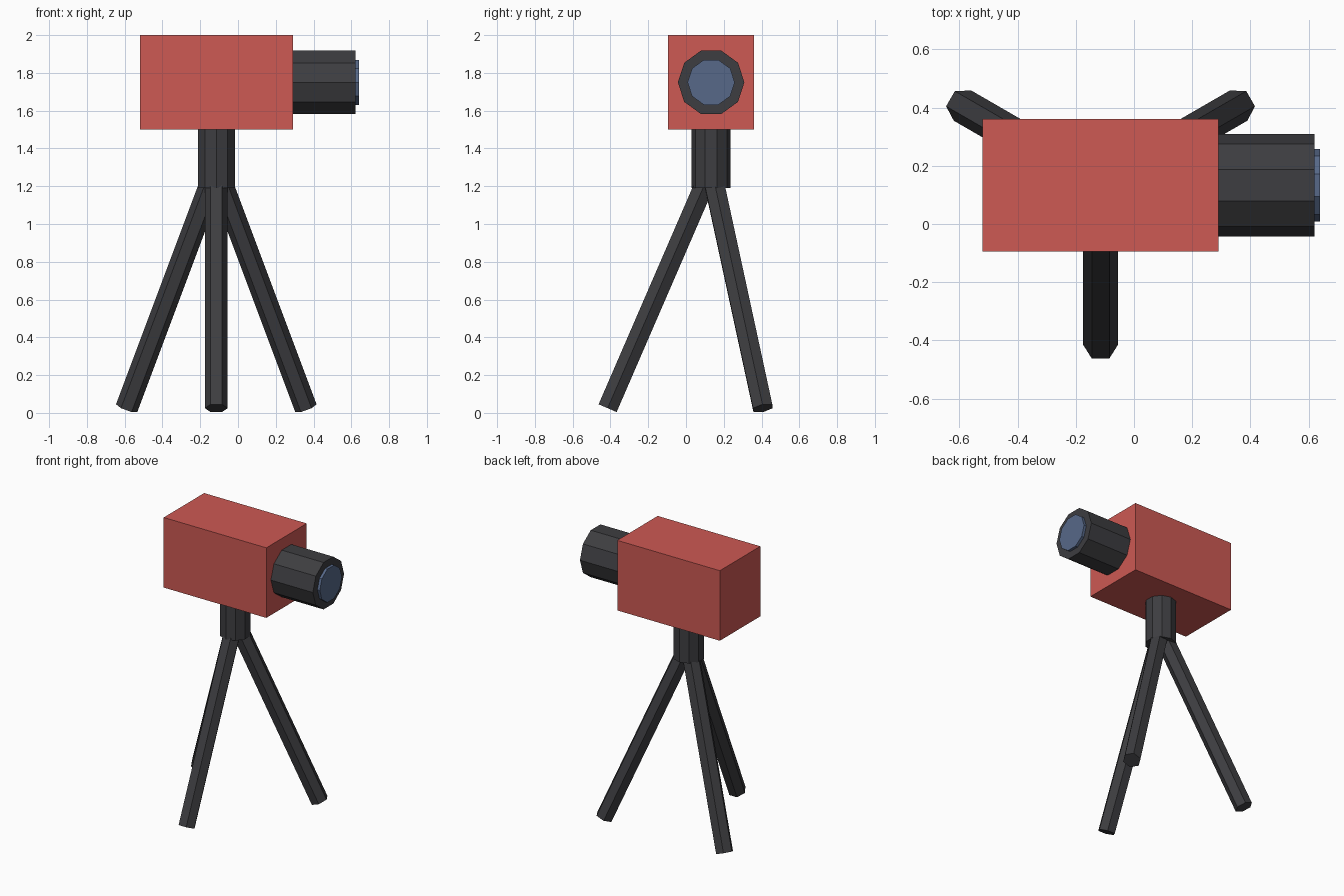
import bpy, bmesh, math
from mathutils import Vector, Matrix

if "Cube" in bpy.data.objects:
    bpy.data.objects.remove(bpy.data.objects["Cube"])


def material(name, rgb):
    m = bpy.data.materials.new(name)
    m.diffuse_color = (*rgb, 1)
    m.use_nodes = True
    m.node_tree.nodes["Principled BSDF"].inputs["Base Color"].default_value = m.diffuse_color
    return m


RED = material("red", (0.61, 0.10, 0.087))
CHARCOAL = material("charcoal", (0.047, 0.047, 0.052))
GLASS = material("blue_glass", (0.095, 0.14, 0.25))

CX, CY = -0.115, 0.133   # tripod axis


def finish(bm, name, mat):
    bmesh.ops.recalc_face_normals(bm, faces=bm.faces)
    mesh = bpy.data.meshes.new(name)
    bm.to_mesh(mesh)
    bm.free()
    mesh.materials.append(mat)
    bpy.context.collection.objects.link(bpy.data.objects.new(name, mesh))


def prism(name, start, end, radius, sides, corner_dir, mat):
    """Flat-sided rod from start to end, with one corner along corner_dir."""
    start, end = Vector(start), Vector(end)
    axis = (end - start).normalized()
    u = Vector(corner_dir).normalized()
    v = axis.cross(u)
    frame = Matrix((u, v, axis)).transposed().to_4x4()
    frame.translation = (start + end) / 2
    bm = bmesh.new()
    # corner 0 is turned onto the local x axis
    bmesh.ops.create_cone(bm, cap_ends=True, segments=sides, radius1=radius,
                          radius2=radius, depth=(end - start).length)
    first = max(bm.verts, key=lambda p: p.co.y)
    turn = Matrix.Rotation(-math.atan2(first.co.y, first.co.x), 4, 'Z')
    bmesh.ops.transform(bm, matrix=frame @ turn, verts=bm.verts)
    finish(bm, name, mat)


# Camera body
bm = bmesh.new()
bmesh.ops.create_cube(bm, size=1)
bmesh.ops.scale(bm, vec=(0.81, 0.456, 0.5), verts=bm.verts)
bmesh.ops.translate(bm, vec=(CX, CY, 1.75), verts=bm.verts)
finish(bm, "camera_body", RED)

# Lens barrel and glass
prism("lens_barrel", (0.25, CY, 1.75), (0.621, CY, 1.75), 0.176, 10, (0, 1, 0), CHARCOAL)
prism("lens_glass", (0.58, CY, 1.75), (0.64, CY, 1.75), 0.125, 10, (0, 1, 0), GLASS)

# Tripod column
prism("tripod_column", (CX, CY, 1.19), (CX, CY, 1.5), 0.103, 10, (0, 1, 0), CHARCOAL)

# Three splayed legs
for i in range(3):
    a = math.radians(-90 + 120 * i)
    out = Vector((math.cos(a), math.sin(a), 0))
    foot = Vector((CX, CY, 0.025)) + out * 0.548
    prism(f"tripod_leg_{i + 1}", foot, (CX, CY, 1.29), 0.06, 6,
          (-math.sin(a), math.cos(a), 0), CHARCOAL)
